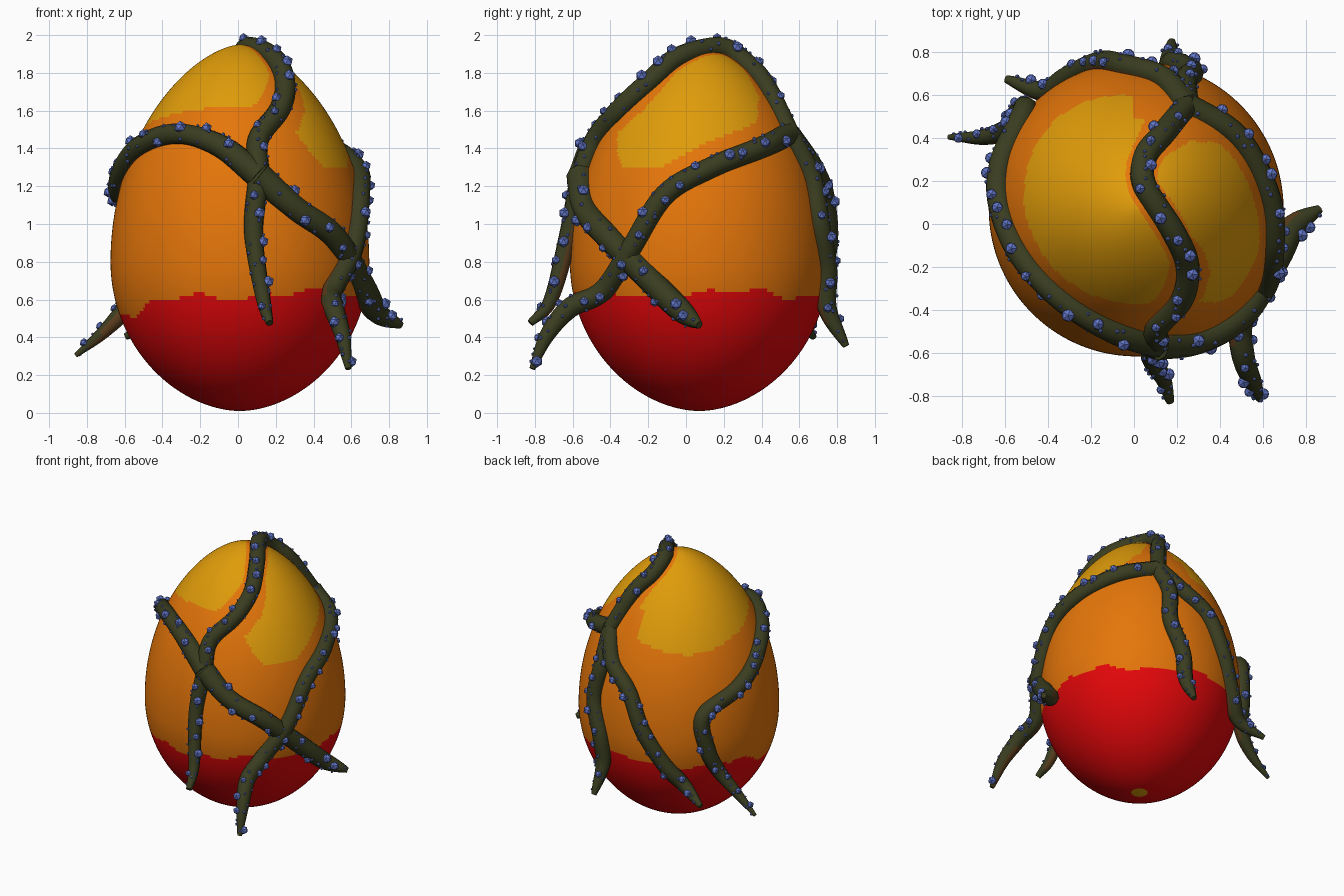
import bpy, bmesh, math, random
from mathutils import Vector, Matrix
from mathutils.bvhtree import BVHTree
from mathutils.kdtree import KDTree

random.seed(4)
cube = bpy.data.objects.get("Cube")
if cube:
    bpy.data.objects.remove(cube)


def material(name, rgb):
    m = bpy.data.materials.new(name)
    m.use_nodes = True
    m.diffuse_color = (*rgb, 1)
    m.node_tree.nodes["Principled BSDF"].inputs["Base Color"].default_value = (*rgb, 1)
    return m


RED = material("red", (0.78, 0.002, 0.003))
ORANGE = material("orange", (0.78, 0.18, 0.003))
YELLOW = material("yellow", (0.74, 0.33, 0.003))
OLIVE = material("dark olive", (0.042, 0.047, 0.014))
BROWN = material("vine brown", (0.1, 0.045, 0.012))
BLUE = material("bead blue", (0.12, 0.18, 0.58))


def mesh_object(name, bm, mats):
    me = bpy.data.meshes.new(name)
    bm.to_mesh(me)
    bm.free()
    for m in mats:
        me.materials.append(m)
    ob = bpy.data.objects.new(name, me)
    bpy.context.collection.objects.link(ob)


# Egg body: two squashed arcs meeting at the waist, revolved
CENTRE = Vector((0.01, 0.07, 0))
BOTTOM, WAIST, TOP, WIDTH = 0.01, 0.8, 1.95, 0.685


def egg_radius(z):
    if z > WAIST:
        t, power = (z - WAIST) / (TOP - WAIST), 0.62
    else:
        t, power = (WAIST - z) / (WAIST - BOTTOM), 0.54
    return WIDTH * max(0, 1 - t * t) ** power


def egg_point(angle, z, lift=0):
    r = egg_radius(z) + lift
    return CENTRE + Vector((r * math.cos(angle), r * math.sin(angle), z))


RINGS = 140
egg_bm = bmesh.new()
middle_z, half = (TOP + BOTTOM) / 2, (TOP - BOTTOM) / 2
verts = [egg_bm.verts.new(egg_point(0, middle_z - half * math.cos(math.pi * i / RINGS)))
         for i in range(RINGS + 1)]
edges = [egg_bm.edges.new(pair) for pair in zip(verts, verts[1:])]
bmesh.ops.spin(egg_bm, geom=verts + edges, cent=CENTRE, axis=(0, 0, 1),
               angle=math.tau, steps=200, use_duplicate=False)
bmesh.ops.remove_doubles(egg_bm, verts=egg_bm.verts, dist=0.0001)
bmesh.ops.recalc_face_normals(egg_bm, faces=egg_bm.faces)
egg_bm.normal_update()
surface = BVHTree.FromBMesh(egg_bm)


def outward(p):
    return surface.find_nearest(p)[1]


def smooth_path(pts, steps):
    """Catmull-Rom samples through the given points."""
    ext = [pts[0] * 2 - pts[1]] + pts + [pts[-1] * 2 - pts[-2]]
    out = []
    for a, b, c, d in zip(ext, ext[1:], ext[2:], ext[3:]):
        for i in range(steps):
            t = i / steps
            out.append(0.5 * (2 * b + (c - a) * t + (2 * a - 5 * b + 4 * c - d) * t * t
                              + (3 * b - a - 3 * c + d) * t ** 3))
    return out + [pts[-1]]


def vine(name, guide, start, tip, middle=0.056):
    """Tapered tube along (degrees round the egg, height, lift off it)."""
    rest = []
    for degrees, *place in guide:
        p = egg_point(math.radians(degrees), *place)
        rest.append(p + outward(p) * 0.016)
    path = smooth_path(rest, 8)
    curve = bpy.data.curves.new(name, "CURVE")
    curve.dimensions = "3D"
    curve.bevel_depth = 1
    curve.bevel_resolution = 3
    curve.use_fill_caps = True
    spline = curve.splines.new("POLY")
    spline.points.add(len(path) - 1)
    radii = []
    for i, p in enumerate(path):
        t = i / (len(path) - 1)
        near = max(0, 1 - t * 6)
        end = max(0, (t - 0.7) / 0.3) ** 2
        radii.append(middle + (start - middle) * near + (tip - middle) * end)
        spline.points[i].co = (*p, 1)
        spline.points[i].radius = radii[-1]
    ob = bpy.data.objects.new(name, curve)
    bpy.context.collection.objects.link(ob)
    bpy.ops.object.select_all(action="DESELECT")
    ob.select_set(True)
    bpy.context.view_layer.objects.active = ob
    bpy.ops.object.convert(target="MESH")
    mesh = bpy.context.view_layer.objects.active.data
    mesh.materials.clear()
    mesh.materials.append(OLIVE)
    mesh.materials.append(BROWN)
    # Brown on the side that faces the egg
    for f in mesh.polygons:
        f.material_index = int(f.normal.dot(outward(f.center)) < -0.25)
        f.use_smooth = True
    return path, radii


# Vines branch from one knot at the back and one at the front; tips stand clear
BACK, FRONT = (64, 1.47, -0.01), (-81, 1.25)
paths = [
    vine("crown_vine", [BACK, (70, 1.72), (80, 1.84), (70, 1.92), (-32, 1.87), (-48, 1.74),
                        (-63, 1.6), (-80, 1.44), FRONT, (-84, 0.95), (-81, 0.6, 0.12),
                        (-80, 0.48, 0.27)], 0.055, 0.02),
    vine("front_vine", [FRONT, (-64, 1.08), (-44, 0.93), (-19, 0.67), (-7, 0.54, 0.07),
                        (0, 0.47, 0.22)], 0.078, 0.02, 0.066),
    vine("left_vine", [FRONT, (-101, 1.41), (-128, 1.47), (-158, 1.4), (-182, 1.25),
                       (-199, 1.14), (-221, 1), (-219, 0.76), (-212, 0.58, 0.03),
                       (-205, 0.44, 0.17), (-201, 0.31, 0.39)], 0.07, 0.012),
    vine("right_vine", [BACK, (35, 1.4), (5, 1.29), (-16, 1.15), (-31, 0.87), (-46, 0.65, 0.02),
                        (-54, 0.56, 0.18), (-56, 0.42, 0.36), (-57, 0.24, 0.57)], 0.062, 0.016),
    vine("back_vine", [BACK, (69, 1.25), (68, 1), (75, 0.76), (77, 0.56, 0.03),
                       (78, 0.36, 0.22)], 0.058, 0.018),
    vine("back_left_vine", [BACK, (78, 1.29), (94, 1.14), (104, 0.89), (117, 0.64),
                            (128, 0.5, 0.05), (135, 0.41, 0.25)], 0.058, 0.018),
]

# Egg colours: red base, orange middle, yellow panels kept clear of the vines
samples = [p for path, _ in paths for p in path]
tree = KDTree(len(samples))
for i, p in enumerate(samples):
    tree.insert(p, i)
tree.balance()


def egg_colour(c):
    rel = c - CENTRE
    a = math.atan2(rel.y, rel.x)
    if c.z < 0.1 and rel.xy.length < 0.06:
        return 2
    dip = 0.1 * max(0, math.cos(a + 2.8)) ** 4
    if c.z < 0.63 + 0.022 * math.sin(5 * a) + 0.014 * math.sin(13 * a + 1) - dip:
        return 0
    clear = 0.08 + 0.06 * min(1, max(0, (1.8 - c.z) / 0.2))
    if c.x > 0 and c.z < 1.65:
        beside_crown = c.x > 0.29 + 0.8 * max(0, 1.5 - c.z) or (c.x < 0.13 and c.z > 1.61)
        panel = c.z > 1.31 and c.y < 0.38 and beside_crown
    else:
        panel = c.z > 1.51 + 0.11 * max(0, -math.sin(a)) - 0.1 * max(0, math.cos(a - 2.3)) ** 4
    return 2 if panel and tree.find(c)[2] > clear else 1


for f in egg_bm.faces:
    f.material_index = egg_colour(f.calc_center_median())
    f.smooth = True
mesh_object("egg", egg_bm, [RED, ORANGE, YELLOW])

# Beads: large and small knobs scattered over the outer side of the vines
beads = bmesh.new()


def scatter(path, radii, spacing, size, spread):
    travelled = random.uniform(-spacing, 0)
    for a, b, r in zip(path, path[1:], radii):
        travelled += (b - a).length
        while travelled > spacing:
            travelled -= spacing * random.uniform(0.8, 1.2)
            along = (b - a).normalized()
            out = outward(b)
            out = (out - along * out.dot(along)).normalized()
            angle = random.uniform(-spread, spread)
            way = out * math.cos(angle) + along.cross(out) * math.sin(angle)
            spot = a.lerp(b, random.random()) + way * r
            bmesh.ops.create_icosphere(beads, subdivisions=1, radius=size * random.uniform(0.8, 1.2),
                                       matrix=Matrix.Translation(spot))


for path, radii in paths:
    scatter(path, radii, 0.125, 0.028, 1.3)
    scatter(path, radii, 0.05, 0.01, 1.4)
mesh_object("beads", beads, [BLUE])
